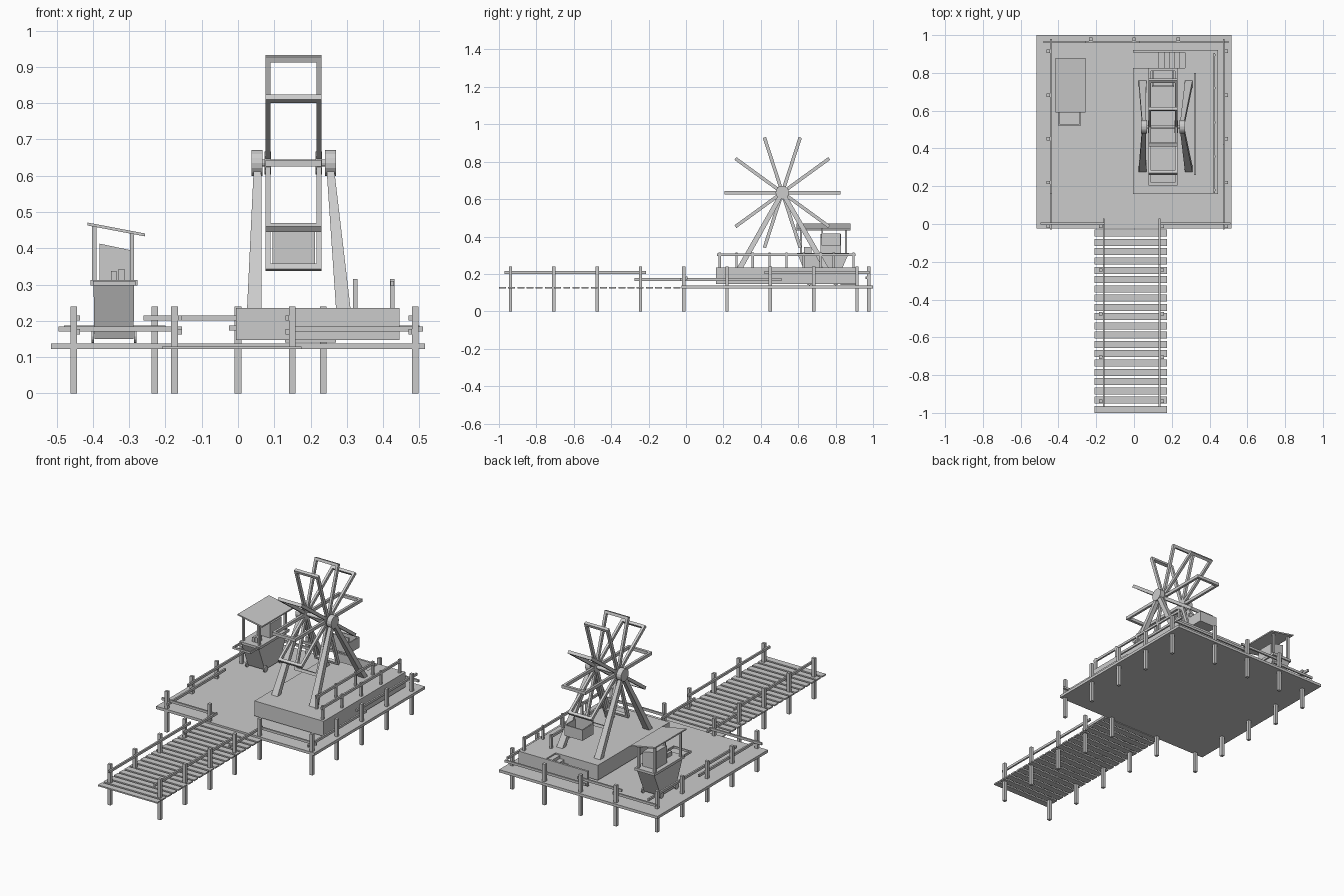
import bpy, bmesh, math
from mathutils import Vector, Matrix


def finish(name, bm):
    bmesh.ops.recalc_face_normals(bm, faces=bm.faces)
    me = bpy.data.meshes.new(name)
    bm.to_mesh(me)
    bm.free()
    ob = bpy.data.objects.new(name, me)
    bpy.context.collection.objects.link(ob)
    return ob


def hull8(bm, bottom, top):
    # closed solid between two four-point outlines
    a = [bm.verts.new(p) for p in bottom]
    b = [bm.verts.new(p) for p in top]
    bm.faces.new(a[::-1])
    bm.faces.new(b)
    for i in range(4):
        j = (i + 1) % 4
        bm.faces.new((a[i], a[j], b[j], b[i]))


def rect(x0, x1, y0, y1, z):
    return [(x0, y0, z), (x1, y0, z), (x1, y1, z), (x0, y1, z)]


def boxes(name, items):
    # one object from boxes given as x0, x1, y0, y1, z0, z1
    bm = bmesh.new()
    for x0, x1, y0, y1, z0, z1 in items:
        hull8(bm, rect(x0, x1, y0, y1, z0), rect(x0, x1, y0, y1, z1))
    return finish(name, bm)


def post(x, y, z0=0.0, z1=0.24, w=0.018):
    h = w / 2
    return (x - h, x + h, y - h, y + h, z0, z1)


def rail_y(x, y0, y1, z):
    return (x - 0.005, x + 0.005, y0, y1, z - 0.007, z + 0.007)


def rail_x(y, x0, x1, z):
    return (x0, x1, y - 0.005, y + 0.005, z - 0.007, z + 0.007)


def discs(name, items, sides=16):
    # cylinders along x given as x0, x1, y, z, radius
    bm = bmesh.new()
    for x0, x1, y, z, r in items:
        m = Matrix.Translation(((x0 + x1) / 2, y, z)) @ Matrix.Rotation(math.pi / 2, 4, 'Y')
        bmesh.ops.create_cone(bm, cap_ends=True, segments=sides, radius1=r,
                              radius2=r, depth=x1 - x0, matrix=m)
    return finish(name, bm)


# Platform and pier planks
boxes("platform_deck", [(-0.515, 0.515, -0.025, 1.0, 0.122, 0.138)])
pitch = (0.963 - 0.03) / 19
boxes("pier_planks", [(-0.21, 0.175, -1 + i * pitch, -0.963 + i * pitch, 0.122, 0.13)
                      for i in range(20)])

# Support posts
step = 0.2315
pier_y = [-0.938 + i * step for i in range(5)]
side_y = [-0.012 + i * step for i in range(5)]
boxes("pier_posts", [post(x, y) for x in (-0.175, 0.15) for y in pier_y])
boxes("platform_posts", [post(x, y) for x in (-0.453, 0.489) for y in side_y]
      + [post(x, 0.978) for x in (-0.23, 0.0, 0.235)])

# Railings, with overlapping high and low lengths
HI, LO = 0.208, 0.17
boxes("pier_rails", [r for x in (-0.16, 0.136) for r in
                     (rail_y(x, -0.97, -0.215, HI), rail_y(x, -0.275, 0.03, LO))])
boxes("platform_rails", [
    rail_y(-0.44, -0.03, 0.51, LO), rail_y(-0.44, 0.16, 0.98, HI),
    rail_y(0.475, -0.03, 0.51, LO), rail_y(0.475, 0.42, 0.98, HI),
    rail_x(0.964, -0.26, 0.03, HI), rail_x(0.964, -0.025, 0.50, 0.18),
    rail_x(0.964, -0.48, -0.2, 0.18),
    rail_x(0.002, -0.495, -0.155, 0.178), rail_x(0.002, 0.14, 0.51, 0.178)])

# Ride plinth with side wing, back wall and steps
boxes("ride_plinth", [(-0.005, 0.445, 0.16, 0.825, 0.147, 0.235),
                      (0.27, 0.445, 0.825, 0.92, 0.147, 0.235),
                      (-0.005, 0.27, 0.908, 0.92, 0.147, 0.235)])
boxes("ride_steps", [(0.13 + i * 0.028, 0.158 + i * 0.028, 0.825, 0.908,
                      0.14, 0.155 + i * 0.018) for i in range(5)])

# Queue fence on the plinth
outer_y = [0.18, 0.357, 0.537, 0.72, 0.895]
inner_y = [0.27, 0.447, 0.63, 0.79]
boxes("queue_fence", [post(0.425, y, 0.235, 0.315, 0.012) for y in outer_y]
      + [post(0.323, y, 0.235, 0.315, 0.012) for y in inner_y]
      + [rail_y(0.425, 0.165, 0.905, 0.303), rail_y(0.323, 0.26, 0.80, 0.303)])

# Wheel supports: tapered legs leaning in to the bearings
CY, CZ = 0.515, 0.635
bm = bmesh.new()
for foot, head in (((0.025, 0.065), (0.044, 0.064)), ((0.27, 0.31), (0.243, 0.263))):
    for fy in (0.29, 0.745):
        hull8(bm, rect(*foot, fy - 0.016, fy + 0.016, 0.235),
              rect(*head, CY - 0.014, CY + 0.014, CZ))
finish("wheel_legs", bm)
discs("wheel_bearings", [(0.037, 0.068, CY, CZ, 0.036), (0.24, 0.27, CY, CZ, 0.036)])
discs("wheel_axle", [(0.05, 0.26, CY, CZ, 0.01)], 12)
discs("wheel_hubs", [(0.073, 0.091, CY, CZ, 0.032), (0.214, 0.232, CY, CZ, 0.032)])

# Ten open spoke frames around the axle
bm = bmesh.new()
R, T = 0.31, 0.009
for i in range(10):
    m = Matrix.Translation((0, CY, CZ)) @ Matrix.Rotation(i * math.tau / 10, 4, 'X')
    for x0, x1, y0, y1 in ((0.076, 0.09, 0.01, R), (0.216, 0.23, 0.01, R),
                           (0.076, 0.23, R - 0.016, R)):
        hull8(bm, [m @ Vector(p) for p in rect(x0, x1, y0, y1, -T)],
              [m @ Vector(p) for p in rect(x0, x1, y0, y1, T)])
finish("wheel_frames", bm)

# Hanging cabin: open box below one frame tip
boxes("wheel_cabin", [(0.095, 0.212, 0.725, 0.825, 0.352, 0.36),
                      (0.095, 0.212, 0.725, 0.732, 0.36, 0.445),
                      (0.095, 0.212, 0.818, 0.825, 0.36, 0.415),
                      (0.095, 0.102, 0.732, 0.818, 0.36, 0.415),
                      (0.205, 0.212, 0.732, 0.818, 0.36, 0.415)])

# Vendor cart: tapered body, counter rim, push handle, wheels
bm = bmesh.new()
hull8(bm, rect(-0.396, -0.288, 0.66, 0.80, 0.15), rect(-0.398, -0.286, 0.60, 0.865, 0.298))
finish("cart_body", bm)
boxes("cart_counter", [(-0.407, -0.277, 0.593, 0.872, 0.297, 0.312)])
boxes("cart_handle", [(-0.40, -0.393, 0.52, 0.60, 0.298, 0.31),
                      (-0.29, -0.283, 0.52, 0.60, 0.298, 0.31),
                      (-0.40, -0.283, 0.52, 0.527, 0.298, 0.31)])
discs("cart_wheels", [(x, x + 0.007, y, 0.157, 0.018)
                      for x in (-0.404, -0.287) for y in (0.66, 0.80)], 12)

# Cart canopy, cabinet and goods
boxes("cart_roof_posts", [(x - 0.006, x + 0.006, y - 0.006, y + 0.006, 0.31, z)
                          for x, z in ((-0.396, 0.463), (-0.292, 0.441))
                          for y in (0.615, 0.855)])
bm = bmesh.new()
slope = [(-0.415, 0.463), (-0.257, 0.433)]
low, high = [[(x, y, z + h) for (x, z), y in
              ((slope[0], 0.59), (slope[1], 0.59), (slope[1], 0.88), (slope[0], 0.88))]
             for h in (0, 0.008)]
hull8(bm, low, high)
finish("cart_roof", bm)
bm = bmesh.new()
hull8(bm, rect(-0.382, -0.297, 0.72, 0.83, 0.31),
      [(-0.382, 0.72, 0.413), (-0.297, 0.72, 0.395), (-0.297, 0.83, 0.395), (-0.382, 0.83, 0.413)])
finish("cart_cabinet", bm)
boxes("cart_goods", [(-0.35, -0.335, 0.63, 0.67, 0.312, 0.337),
                     (-0.33, -0.313, 0.63, 0.67, 0.312, 0.343)])
